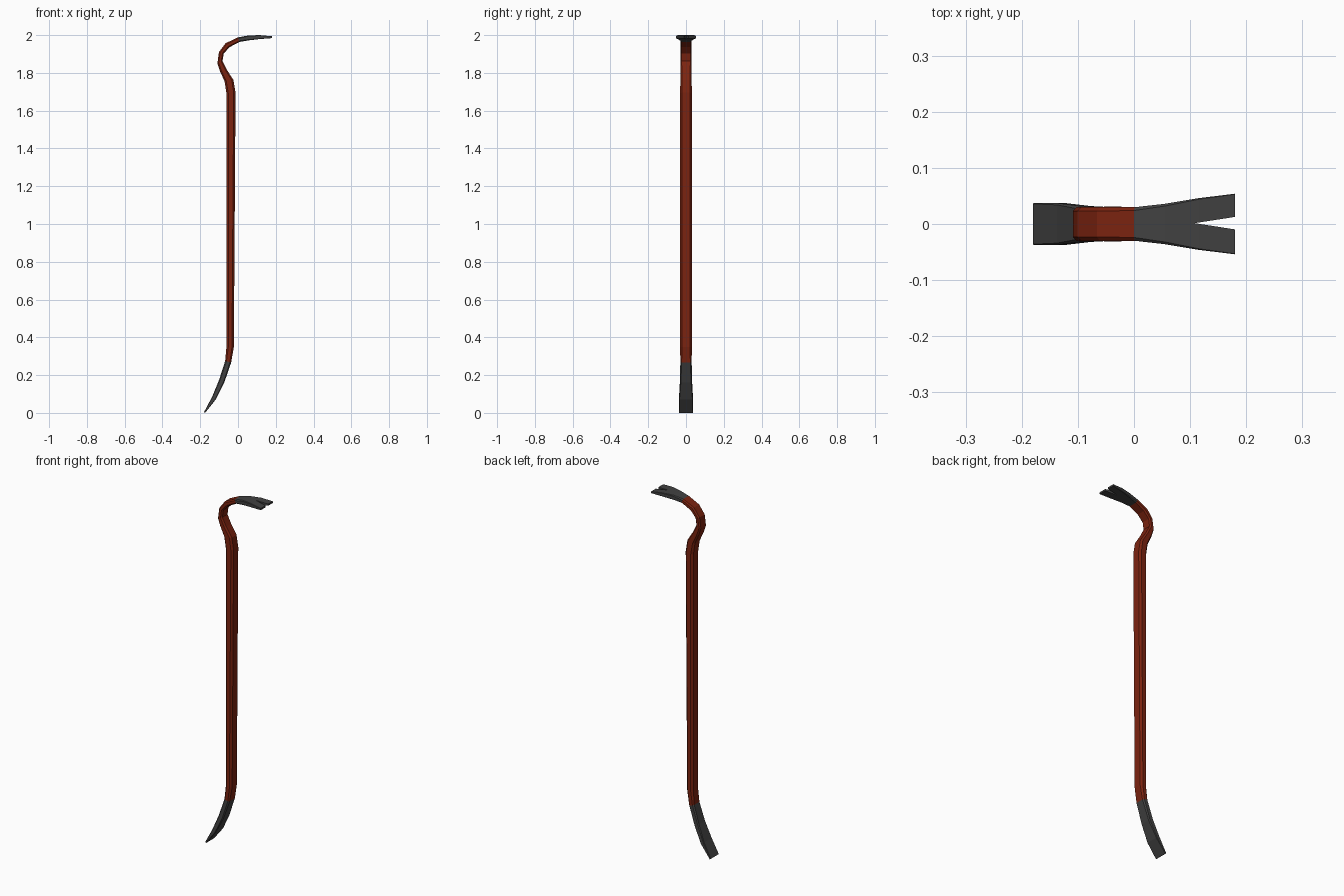
import bpy, bmesh
from mathutils import Vector

if "Cube" in bpy.data.objects:
    bpy.data.objects.remove(bpy.data.objects["Cube"])


def material(name, rgb):
    m = bpy.data.materials.new(name)
    m.diffuse_color = (*rgb, 1)
    m.use_nodes = True
    m.node_tree.nodes["Principled BSDF"].inputs["Base Color"].default_value = m.diffuse_color
    return m


red = material("red paint", (0.20, 0.017, 0.005))
steel = material("dark steel", (0.053, 0.053, 0.053))

# Rings along the bar: outer x, z, inner x, z, half width, corner chamfer
rings = [
    (0.18, 1.994, 0.18, 1.984, 0.054, 0.001),     # claw tip
    (0.115, 2.0, 0.115, 1.979, 0.046, 0.002),
    (0.055, 1.998, 0.055, 1.972, 0.036, 0.004),
    (0.0, 1.988, 0.008, 1.964, 0.030, 0.006),     # paint starts
    (-0.066, 1.957, -0.045, 1.936, 0.030, 0.007),
    (-0.101, 1.91, -0.076, 1.902, 0.030, 0.007),
    (-0.109, 1.85, -0.082, 1.862, 0.030, 0.007),
    (-0.096, 1.81, -0.058, 1.815, 0.030, 0.008),
    (-0.071, 1.755, -0.024, 1.762, 0.030, 0.009),
    (-0.061, 1.69, -0.013, 1.695, 0.031, 0.010),  # straight shaft
    (-0.061, 0.35, -0.022, 0.35, 0.031, 0.010),
    (-0.068, 0.275, -0.036, 0.267, 0.030, 0.007),  # paint ends
    (-0.100, 0.175, -0.073, 0.16, 0.032, 0.005),
    (-0.137, 0.085, -0.117, 0.072, 0.037, 0.003),
    (-0.18, 0.004, -0.174, 0.0, 0.037, 0.001),    # chisel tip
]

# Bar: chamfered rectangle lofted through the rings
bm = bmesh.new()
loops = []
for ax, az, bx, bz, w, c in rings:
    mid = Vector(((ax + bx) / 2, 0, (az + bz) / 2))
    n = Vector((ax - bx, 0, az - bz))
    t = n.length / 2
    n.normalize()
    section = [(w, t - c), (w - c, t), (c - w, t), (-w, t - c),
               (-w, c - t), (c - w, -t), (w - c, -t), (w, c - t)]
    loops.append([bm.verts.new(mid + n * h + Vector((0, y, 0))) for y, h in section])
for i, (a, b) in enumerate(zip(loops, loops[1:])):
    for k in range(8):
        j = (k + 1) % 8
        f = bm.faces.new((a[k], a[j], b[j], b[k]))
        f.material_index = 0 if 3 <= i < 11 else 1
for end in (loops[0], loops[-1]):
    bm.faces.new(end).material_index = 1
bmesh.ops.recalc_face_normals(bm, faces=bm.faces)


def add_object(name, bm):
    me = bpy.data.meshes.new(name)
    bm.to_mesh(me)
    bm.free()
    me.materials.append(red)
    me.materials.append(steel)
    ob = bpy.data.objects.new(name, me)
    bpy.context.collection.objects.link(ob)
    return ob


bar = add_object("crowbar", bm)

# V-shaped nail slot cutter
bm = bmesh.new()
plan = [(0.108, 0.0015), (0.25, -0.0205), (0.25, 0.0235)]
low = [bm.verts.new((x, y, 1.9)) for x, y in plan]
high = [bm.verts.new((x, y, 2.1)) for x, y in plan]
bm.faces.new(low)
bm.faces.new(high)
for k in range(3):
    j = (k + 1) % 3
    bm.faces.new((low[k], low[j], high[j], high[k]))
for f in bm.faces:
    f.material_index = 1
bmesh.ops.recalc_face_normals(bm, faces=bm.faces)
cutter = add_object("slot_cutter", bm)

mod = bar.modifiers.new("nail slot", 'BOOLEAN')
mod.operation = 'DIFFERENCE'
mod.solver = 'EXACT'
mod.object = cutter
bpy.context.view_layer.objects.active = bar
bar.select_set(True)
bpy.ops.object.modifier_apply(modifier=mod.name)
bpy.data.objects.remove(cutter)
